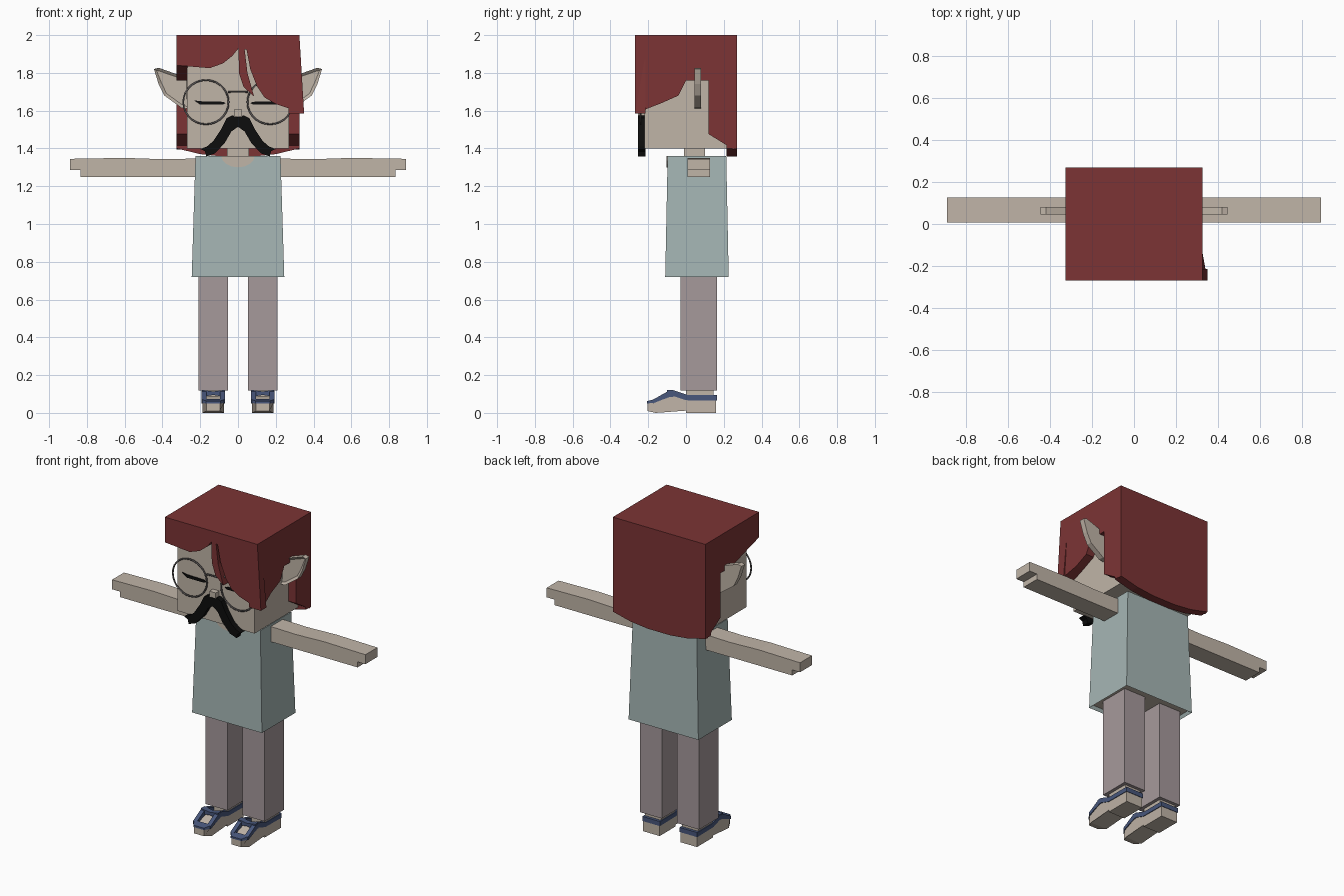
import bpy, bmesh, math
from mathutils import Vector

if "Cube" in bpy.data.objects:
    bpy.data.objects.remove(bpy.data.objects["Cube"])


def material(name, rgb):
    m = bpy.data.materials.new(name)
    m.use_nodes = True
    m.diffuse_color = (*rgb, 1)
    m.node_tree.nodes["Principled BSDF"].inputs["Base Color"].default_value = (*rgb, 1)
    return m


SKIN = material("skin", (0.53, 0.46, 0.39))
HAIR = material("hair_red", (0.2, 0.034, 0.035))
SHIRT = material("shirt_teal", (0.38, 0.47, 0.46))
TROUSERS = material("trousers_mauve", (0.38, 0.32, 0.33))
BLUE = material("shoe_blue", (0.065, 0.095, 0.2))
BLACK = material("black", (0.004, 0.004, 0.004))
METAL = material("glasses_grey", (0.13, 0.12, 0.12))


def finish(name, bm, mat):
    bmesh.ops.recalc_face_normals(bm, faces=bm.faces)
    mesh = bpy.data.meshes.new(name)
    bm.to_mesh(mesh)
    bm.free()
    mesh.materials.append(mat)
    obj = bpy.data.objects.new(name, mesh)
    bpy.context.collection.objects.link(obj)
    return obj


def prism_mesh(points, axis, start, end):
    """Extrude a 2D outline (yz for axis x, xz for axis y)."""
    place = (lambda d, u, v: (d, u, v)) if axis == "x" else (lambda d, u, v: (u, d, v))
    bm = bmesh.new()
    near = [bm.verts.new(place(start, u, v)) for u, v in points]
    far = [bm.verts.new(place(end, u, v)) for u, v in points]
    bm.faces.new(near)
    bm.faces.new(far[::-1])
    for i in range(len(points)):
        j = (i + 1) % len(points)
        bm.faces.new((near[j], near[i], far[i], far[j]))
    bmesh.ops.recalc_face_normals(bm, faces=bm.faces)
    return bm


def prism(name, mat, points, axis, start, end):
    return finish(name, prism_mesh(points, axis, start, end), mat)


def box(name, mat, xs, ys, zs):
    return prism(name, mat, [(xs[0], zs[0]), (xs[1], zs[0]), (xs[1], zs[1]), (xs[0], zs[1])],
                 "y", *ys)


def wire(name, points, cyclic):
    curve = bpy.data.curves.new(name, "CURVE")
    curve.dimensions = "3D"
    curve.bevel_depth = 0.005
    curve.bevel_resolution = 1
    spline = curve.splines.new("POLY")
    spline.points.add(len(points) - 1)
    for p, co in zip(spline.points, points):
        p.co = (*co, 1)
    spline.use_cyclic_u = cyclic
    curve.materials.append(METAL)
    obj = bpy.data.objects.new(name, curve)
    bpy.context.collection.objects.link(obj)


# Head, neck and nose
box("head", SKIN, (-0.27, 0.27), (-0.22, 0.23), (1.4, 1.95))
box("neck", SKIN, (-0.058, 0.058), (-0.01, 0.1), (1.33, 1.42))
box("nose", SKIN, (-0.022, 0.022), (-0.255, -0.21), (1.57, 1.605))

# Hair: cap, back, fringe and two side panels
box("hair_top", HAIR, (-0.325, 0.325), (-0.27, 0.27), (1.94, 2))
prism("hair_back", HAIR, [(-0.325, 2), (0.325, 2), (0.325, 1.4), (0.2, 1.37), (0.08, 1.357),
                          (-0.08, 1.357), (-0.2, 1.37), (-0.325, 1.4)], "y", 0.215, 0.27)
prism("hair_fringe", HAIR, [
    (-0.325, 2), (0.325, 2), (0.325, 1.87), (0.35, 1.585), (0.2, 1.635), (0.14, 1.67),
    (0.1, 1.73), (0.065, 1.82), (0.045, 1.925), (0.035, 1.925), (0.05, 1.8), (0.085, 1.675),
    (0.03, 1.725), (0.005, 1.8), (0.003, 1.93), (-0.03, 1.89), (-0.08, 1.85), (-0.15, 1.825),
    (-0.325, 1.84)], "y", -0.27, -0.215)

side_back = [(-0.27, 2), (0.27, 2), (0.27, 1.4), (0.25, 1.395), (0.12, 1.476),
             (0.12, 1.76), (0, 1.76)]
prism("hair_side_right", HAIR, side_back + [(-0.13, 1.8), (-0.27, 1.84)], "x", -0.325, -0.268)
lock = prism_mesh(side_back + [(-0.04, 1.68), (-0.13, 1.64), (-0.27, 1.585)], "x", 0.268, 0.325)
for v in lock.verts:
    if v.co.z < 1.6 and v.co.y < 0 and v.co.x > 0.3:
        v.co.x = 0.35
finish("hair_side_left", lock, HAIR)

# Moustache, mirrored outline
half = [(0.03, 1.575), (0.06, 1.56), (0.09, 1.5), (0.13, 1.44), (0.165, 1.41), (0.2, 1.397),
        (0.175, 1.385), (0.168, 1.357), (0.12, 1.375), (0.07, 1.43), (0.035, 1.49)]
prism("moustache", BLACK, [(0, 1.565)] + half + [(0, 1.515)] + [(-x, z) for x, z in half[::-1]],
      "y", -0.255, -0.215)

# Glasses bridge
wire("glasses_bridge", [(0.17 * t, -0.24, 1.7 - 0.015 * abs(t) ** 2)
                        for t in (-0.31, -0.2, 0, 0.2, 0.31)], False)

# Shirt with an open hem
shirt = bmesh.new()
bmesh.ops.create_cube(shirt, size=1)
for v in shirt.verts:
    low = v.co.z < 0
    v.co = Vector((math.copysign(0.245 if low else 0.225, v.co.x),
                   0.058 + math.copysign(0.168 if low else 0.155, v.co.y),
                   0.72 if low else 1.36))
hem = [f for f in shirt.faces if f.normal.z < -0.9]
bmesh.ops.inset_region(shirt, faces=hem, thickness=0.015)
bmesh.ops.translate(shirt, verts=hem[0].verts, vec=(0, 0, 0.02))
shirt_obj = finish("shirt", shirt, SHIRT)
shirt_obj.data.materials.append(SKIN)
for f in shirt_obj.data.polygons:
    if f.normal.z < -0.9 and f.center.z > 0.73:
        f.material_index = 1

# Neckline plate
arc = [(0.088 * math.cos(a), 1.36 - 0.06 * math.sin(a))
       for a in (math.pi * i / 8 for i in range(9))]
prism("neckline", SKIN, arc, "y", -0.104, -0.096)

for s, side in ((1, "left"), (-1, "right")):
    # Ear with a recessed front
    outline = [(0.26, 1.61), (0.3, 1.615), (0.39, 1.68), (0.42, 1.74), (0.445, 1.82),
               (0.42, 1.827), (0.26, 1.77)]
    ear = prism_mesh([(s * x, z) for x, z in outline], "y", 0.045, 0.08)
    front = [f for f in ear.faces if f.normal.y < -0.9]
    bmesh.ops.inset_region(ear, faces=front, thickness=0.016)
    bmesh.ops.translate(ear, verts=front[0].verts, vec=(0, 0.012, 0))
    finish("ear_" + side, ear, SKIN)

    # Closed eye and glasses rim
    prism("eye_" + side, BLACK, [(s * x, z) for x, z in (
        (0.065, 1.64), (0.08, 1.632), (0.2, 1.632), (0.215, 1.642), (0.235, 1.655),
        (0.2, 1.65), (0.08, 1.647))], "y", -0.227, -0.219)
    wire("glasses_rim_" + side, [(s * 0.17 + 0.12 * math.cos(a), -0.24, 1.645 + 0.117 * math.sin(a))
                                 for a in (math.tau * i / 28 for i in range(28))], True)

    # Arm with a stepped hand
    prism("arm_" + side, SKIN, [(s * x, z) for x, z in (
        (0.2, 1.25), (0.835, 1.25), (0.835, 1.285), (0.89, 1.285), (0.89, 1.345),
        (0.6, 1.35), (0.4, 1.343), (0.2, 1.347))], "y", 0.007, 0.127)

    # Leg and ankle
    c = s * 0.131
    box("trouser_leg_" + side, TROUSERS, (c - 0.077, c + 0.077), (-0.03, 0.165), (0.118, 0.745))
    box("ankle_" + side, SKIN, (c - 0.056, c + 0.056), (0, 0.145), (0.05, 0.13))

    # Shoe body with a narrowed toe
    shoe = prism_mesh([(-0.205, 0.01), (-0.16, 0), (0, 0.012), (0, 0), (0.16, 0), (0.16, 0.065),
                       (0, 0.067), (-0.07, 0.09), (-0.13, 0.07), (-0.17, 0.055), (-0.205, 0.05)],
                      "x", c - 0.058, c + 0.058)
    for v in shoe.verts:
        if v.co.y < -0.19:
            v.co.x = c + (v.co.x - c) * 0.6
    finish("shoe_" + side, shoe, SKIN)

    # Blue trim: side straps, heel band, toe band and bow
    for e in (-1, 1):
        prism("shoe_strap_" + side, BLUE, [
            (-0.175, 0.05), (-0.13, 0.068), (-0.07, 0.09), (0, 0.067), (0.16, 0.065),
            (0.16, 0.094), (0.01, 0.094), (-0.06, 0.118), (-0.1, 0.112), (-0.175, 0.07)],
            "x", c + e * 0.036, c + e * 0.062)
        prism("shoe_bow_" + side, BLUE, [
            (c, 0.095), (c + e * 0.06, 0.085), (c + e * 0.06, 0.122), (c, 0.113)],
            "y", -0.1, -0.065)
    box("shoe_heel_band_" + side, BLUE, (c - 0.062, c + 0.062), (0.143, 0.163), (0.065, 0.094))
    toe = prism_mesh([(-0.207, 0.05), (-0.17, 0.053), (-0.165, 0.073), (-0.207, 0.062)],
                     "x", c - 0.062, c + 0.062)
    for v in toe.verts:
        if v.co.y < -0.19:
            v.co.x = c + (v.co.x - c) * 0.6
    finish("shoe_toe_band_" + side, toe, BLUE)
